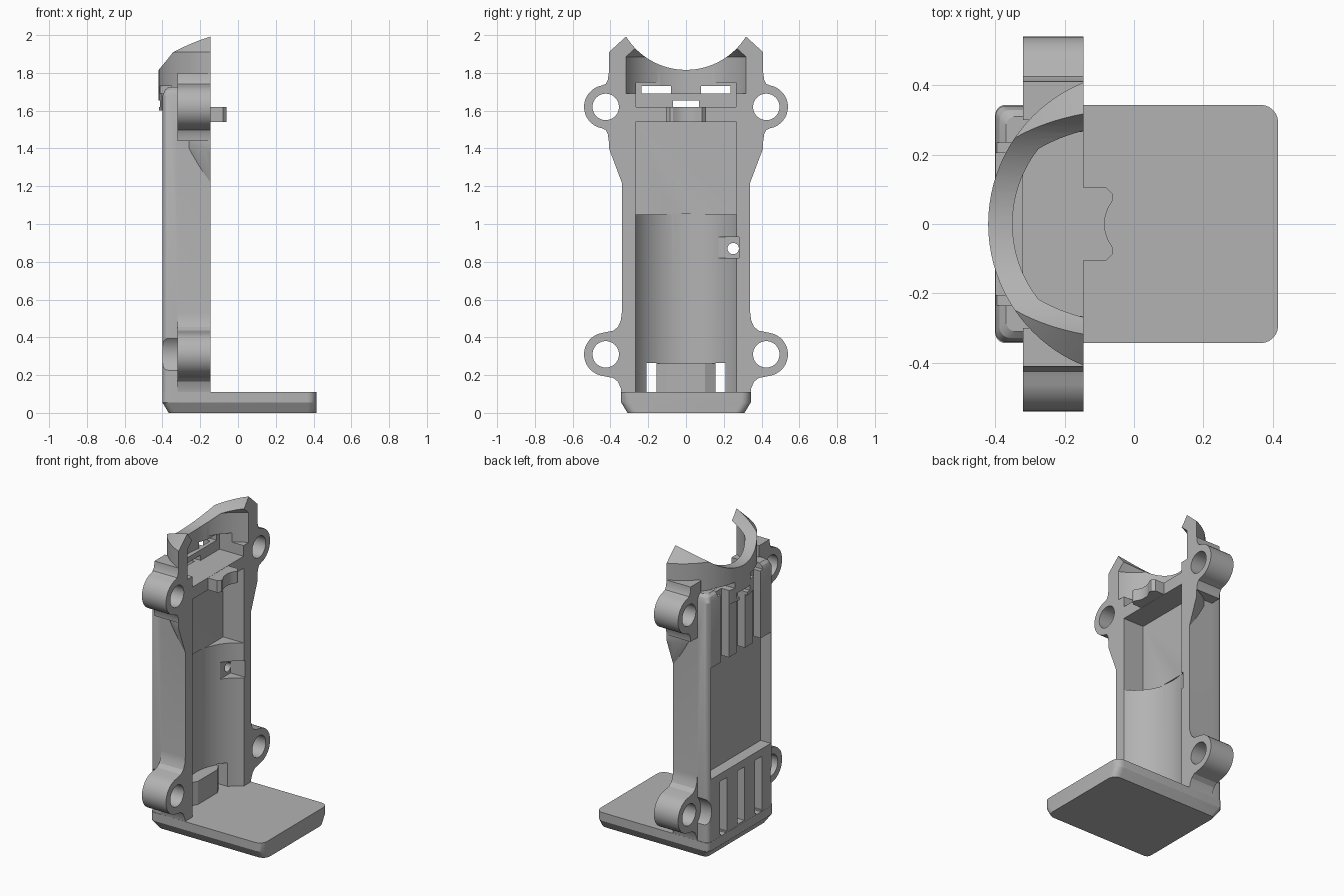
import bpy, bmesh
from math import sin, cos, pi, radians

old = bpy.data.objects.get("Cube")
if old:
    bpy.data.objects.remove(old)

grey = bpy.data.materials.new("matte grey")
grey.use_nodes = True
colour = (0.45, 0.45, 0.45, 1)
grey.diffuse_color = colour
grey.node_tree.nodes["Principled BSDF"].inputs["Base Color"].default_value = colour


def loft(name, rings):
    """Solid through a stack of equal-length point rings."""
    bm = bmesh.new()
    rows = [[bm.verts.new(p) for p in ring] for ring in rings]
    n = len(rows[0])
    for a, b in zip(rows, rows[1:]):
        for i in range(n):
            j = (i + 1) % n
            bm.faces.new((a[i], a[j], b[j], b[i]))
    bm.faces.new(rows[0][::-1])
    bm.faces.new(rows[-1])
    bmesh.ops.recalc_face_normals(bm, faces=bm.faces)
    mesh = bpy.data.meshes.new(name)
    bm.to_mesh(mesh)
    bm.free()
    ob = bpy.data.objects.new(name, mesh)
    bpy.context.collection.objects.link(ob)
    mesh.materials.append(grey)
    return ob


def prism_x(name, pts, x0, x1):
    return loft(name, [[(x, y, z) for y, z in pts] for x in (x0, x1)])


def prism_z(name, pts, z0, z1):
    return loft(name, [[(x, y, z) for x, y in pts] for z in (z0, z1)])


def box(name, x, y, z):
    pts = [(x[0], y[0]), (x[1], y[0]), (x[1], y[1]), (x[0], y[1])]
    return prism_z(name, pts, *z)


def disc(cy, cz, r, n=48):
    return [(cy + r * cos(2 * pi * i / n), cz + r * sin(2 * pi * i / n)) for i in range(n)]


def lathe(name, cx, profile):
    """Round solid about a vertical axis from (radius, height) pairs."""
    return loft(name, [[(x, y, z) for x, y in disc(cx, 0, r, 96)] for r, z in profile])


def rounded(x0, x1, half, r0, r1, inset, z):
    """Rounded rectangle ring, inset at the back and sides only."""
    x0, half = x0 + inset, half - inset
    corners = [(x1 - r1, half - r1, r1, 0), (x0 + r0, half - r0, r0, 90),
               (x0 + r0, r0 - half, r0, 180), (x1 - r1, r1 - half, r1, 270)]
    return [(cx + r * cos(radians(a + t)), cy + r * sin(radians(a + t)), z)
            for cx, cy, r, a in corners for t in range(0, 91, 15)]


def combine(target, tool, operation):
    mod = target.modifiers.new("combine", 'BOOLEAN')
    mod.operation, mod.solver, mod.object = operation, 'EXACT', tool
    graph = bpy.context.evaluated_depsgraph_get()
    mesh = bpy.data.meshes.new_from_object(target.evaluated_get(graph))
    target.modifiers.clear()
    target.data = mesh
    bpy.data.objects.remove(tool)


def add(tool):
    combine(body, tool, 'UNION')


def cut(tool):
    combine(body, tool, 'DIFFERENCE')


# Main housing with softened back edges
body = loft("housing", [rounded(-.399, -.1, .34, .03, .001, c, z)
                        for c, z in ((0, .05), (0, 1.68), (.012, 1.71), (.03, 1.725))])

# Flared collar at the top, flush with the back lower down
collar = lathe("collar", .02, [(.378, 1.22), (.44, 1.4), (.44, 1.91), (.35, 2.0)])
combine(collar, box("collar_trim", (-.6, -.399), (-.6, .6), (1, 1.6)), 'DIFFERENCE')
add(collar)

# Screw ears with filleted roots
arc = [(.425 + .115 * cos(radians(a)), .115 * sin(radians(a))) for a in range(80, -81, -10)]
low_root = [(.3, .22), (.34, .22), (.345, .18), (.36, .145), (.385, .125)]
high_root = [(.3, .18), (.41, .18), (.413, .145), (.425, .122)]
EARS = ((.31, low_root), (1.62, high_root))
for height, root in EARS:
    outline = root + arc + [(y, -z) for y, z in reversed(root)]
    for side in (1, -1):
        add(prism_x("ear", [(side * y, height + z) for y, z in outline], -.32, -.1))

# Flat parting face, screw holes and lower nut clearances
cut(box("parting", (-.145, 1), (-1, 1), (-1, 3)))
for side in (1, -1):
    for height, root in EARS:
        cut(prism_x("screw_hole", disc(side * .425, height, .07), -.36, 0))
    cut(prism_x("nut_clearance", disc(side * .425, .31, .12), -.5, -.32))

# Collar interior with inward lip, and the scooped rim
cut(lathe("collar_bore", 0, [(.35, 1.69), (.35, 1.885), (.22, 2.015)]))
cut(prism_x("rim_scoop", disc(0, 2.19, .374, 96), -1, 1))
cut(box("collar_pocket", (-.32, 0), (-.265, .265), (1.62, 1.75)))

# Round cell cavity below, square cavity above
cut(lathe("cell_cavity", 0, [(.304, .1), (.304, 1.055)]))
cut(box("upper_cavity", (-.295, 0), (-.267, .267), (1.05, 1.54)))

# Wire slots through the collar back and through the foot
cut(box("centre_slot", (-.6, -.28), (-.07, .07), (1.62, 1.655)))
for side in (1, -1):
    y0, y1 = sorted((side * .08, side * .235))
    cut(box("collar_slot", (-.6, -.28), (y0, y1), (1.69, 1.73)))
    y0, y1 = sorted((side * .155, side * .208))
    cut(box("foot_slot", (-.6, -.16), (y0, y1), (.1, .265)))

# Recessed panel and wire grooves on the back
cut(box("back_panel", (-.6, -.325), (-.31, .31), (.52, 1.25)))
for y in (-.165, 0, .165):
    top = 1.64 if y == 0 else 1.7
    cut(box("upper_groove", (-.43, -.345), (y - .04, y + .04), (1.2, top)))
    cut(box("lower_groove", (-.6, -.345), (y * 1.1 - .035, y * 1.1 + .035), (.12, .47)))

# Side clip opening with a small round hole
cut(box("clip_opening", (-.25, 0), (.13, .28), (.82, .93)))
cut(prism_x("clip_hole", disc(.25, .87, .03, 24), -.6, 0))

# Foot plate with rounded front corners and chamfered underside
add(loft("foot_plate", [rounded(-.4, .415, .343, .03, .05, c, z)
                        for c, z in ((.033, 0), (0, .055), (0, .11))]))

# Contact block standing in the cell cavity
add(prism_z("contact_block", [(-.33, -.155), (-.25, -.155), (-.22, -.1),
                              (-.22, .1), (-.25, .155), (-.33, .155)], .09, .262))

# Notched locating tongue
half = [(-.2, .105), (-.08, .105), (-.06, .085), (-.06, .07), (-.075, .045), (-.083, .02)]
add(prism_z("tongue", half + [(x, -y) for x, y in reversed(half)], 1.541, 1.619))

# Smooth rounded surfaces, crisp edges
bpy.ops.object.select_all(action='DESELECT')
body.select_set(True)
bpy.context.view_layer.objects.active = body
bpy.ops.object.shade_smooth_by_angle(angle=radians(25))
